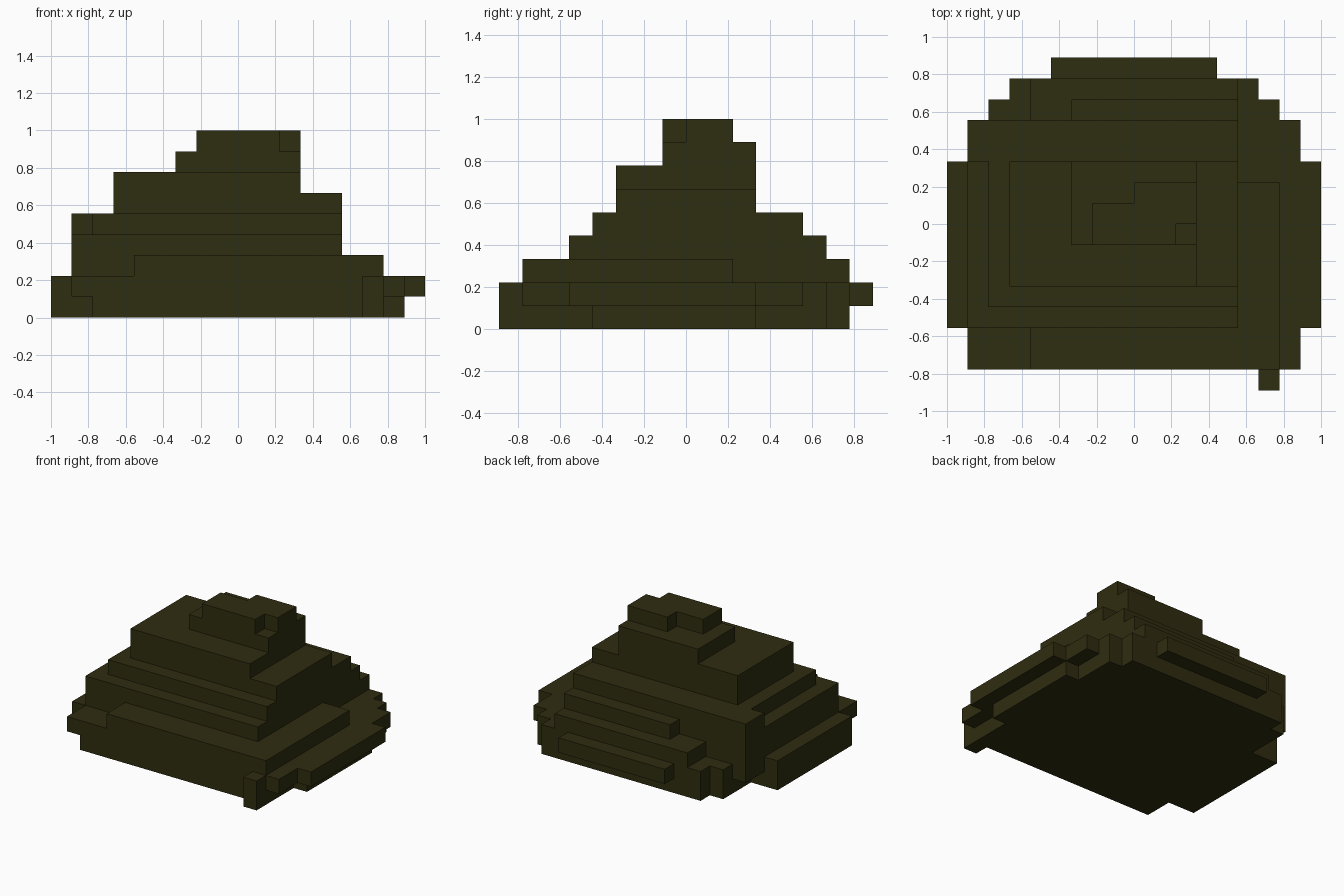
import bpy, bmesh, math
from mathutils import Vector

cube = bpy.data.objects.get("Cube")
if cube:
    bpy.data.objects.remove(cube, do_unlink=True)

U = 1 / 9  # edge length of one block

# One flat dark olive colour
olive = bpy.data.materials.new("dark_olive")
olive.use_nodes = True
COLOR = (0.028, 0.026, 0.005, 1)
olive.diffuse_color = COLOR
bsdf = olive.node_tree.nodes["Principled BSDF"]
bsdf.inputs["Base Color"].default_value = COLOR
bsdf.inputs["Roughness"].default_value = 0.9

# Each part is a set of boxes in block units: x0, x1, y0, y1, z0, z1
PARTS = {
    "base_slab": [
        (-7, 7, -7, 6, 0, 1),      # footing
        (-6, 6, 6, 7, 0, 2),       # back step
        (-9, -7, -5, 3, 0, 1),     # right side footing
        (7, 8, -4, 3, 0, 1),       # left side footing
        (-8, 8, -7, 5, 1, 2),      # wide ledge
        (-7, 7, 5, 6, 1, 2),
        (-9, 9, -5, 3, 1, 2),      # side ledges
    ],
    "front_post": [(6, 7, -8, -7, 0, 2)],
    "back_ledge": [(-4, 4, 7, 8, 1, 2)],
    "lower_terraces": [
        (-8, 5, -5, 5, 2, 4),
        (-5, 7, -7, -5, 2, 3),     # front terrace
        (5, 7, -5, 2, 2, 3),       # left terrace
        (-5, 5, 5, 7, 2, 3),       # back terraces
        (-3, 5, 5, 6, 3, 4),
        (-7, 5, -4, 5, 4, 5),
        (-8, -7, 3, 5, 4, 5),      # corner block
    ],
    "upper_block": [
        (-6, 5, -3, 3, 5, 6),
        (-6, 3, -3, 3, 6, 7),
    ],
    "top_cap": [
        (-3, 3, -1, 3, 7, 8),
        (-2, 2, -1, 1, 8, 9),
        (2, 3, 0, 1, 8, 9),
        (0, 3, 1, 2, 8, 9),
    ],
}


def cells_of(boxes):
    return {(x, y, z) for x0, x1, y0, y1, z0, z1 in boxes
            for x in range(x0, x1) for y in range(y0, y1) for z in range(z0, z1)}


cells = {name: cells_of(boxes) for name, boxes in PARTS.items()}
solid = set().union(*cells.values())


def build_part(name, part):
    """Skin the outer faces of a block set, then merge flat areas."""
    bm = bmesh.new()
    for c in part:
        for axis in range(3):
            for sign in (-1, 1):
                n = Vector((0, 0, 0))
                n[axis] = sign
                if tuple(int(c[i] + n[i]) for i in range(3)) in solid:
                    continue
                a, b = Vector((0, 0, 0)), Vector((0, 0, 0))
                a[(axis + 1) % 3] = 0.5
                b[(axis + 2) % 3] = 0.5 * sign
                mid = Vector(c) + Vector((0.5, 0.5, 0.5)) + n * 0.5
                bm.faces.new([bm.verts.new((mid + s * a + t * b) * U)
                              for s, t in ((-1, -1), (1, -1), (1, 1), (-1, 1))])
    bmesh.ops.remove_doubles(bm, verts=bm.verts, dist=U * 0.01)
    bmesh.ops.dissolve_limit(bm, angle_limit=math.radians(1),
                             verts=bm.verts, edges=bm.edges)
    mesh = bpy.data.meshes.new(name)
    bm.to_mesh(mesh)
    bm.free()
    mesh.materials.append(olive)
    bpy.context.collection.objects.link(bpy.data.objects.new(name, mesh))


for part_name, part_cells in cells.items():
    build_part(part_name, part_cells)
